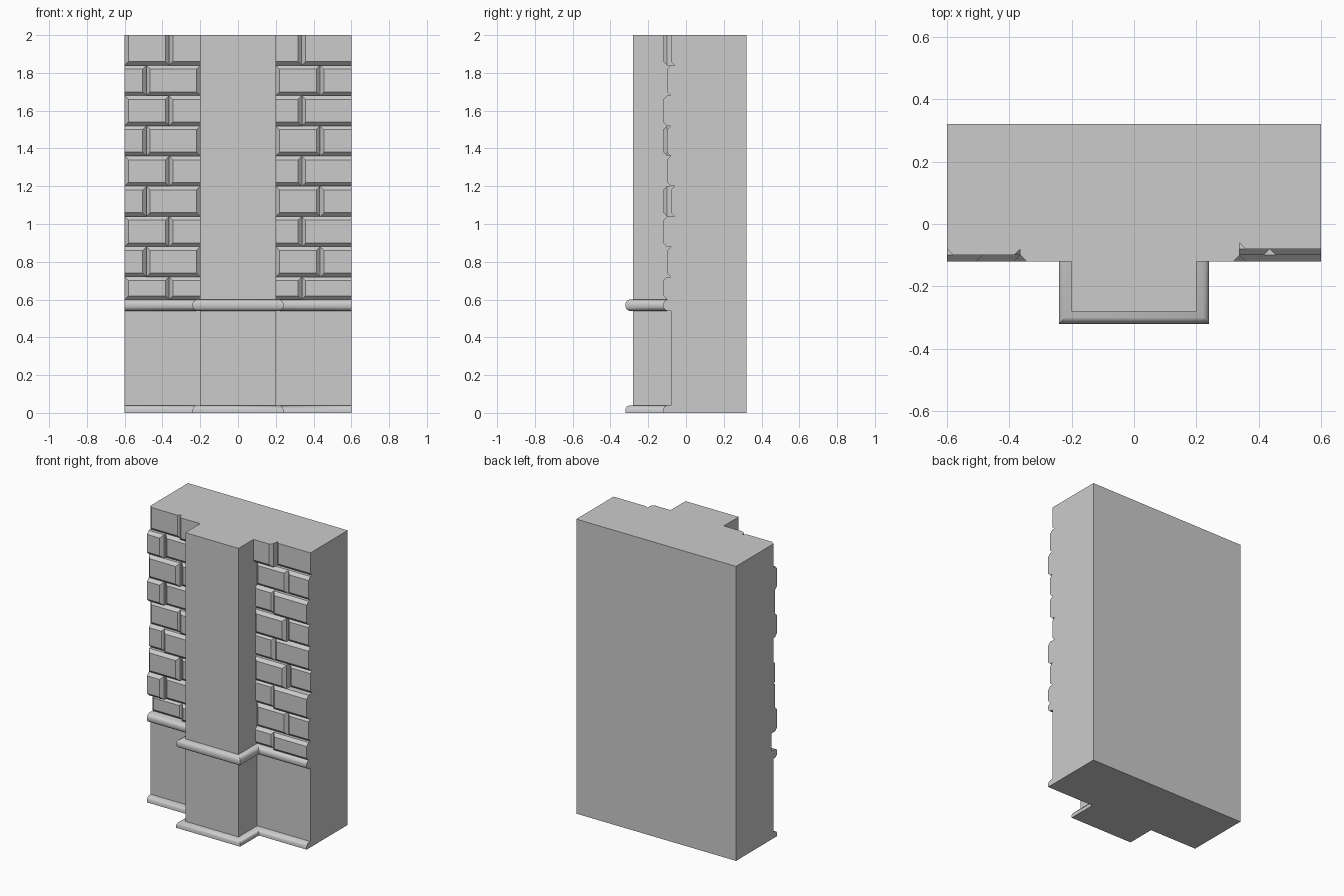
import bpy
import bmesh

if "Cube" in bpy.data.objects:
    bpy.data.objects.remove(bpy.data.objects["Cube"], do_unlink=True)

stone = bpy.data.materials.new("grey stone")
stone.use_nodes = True
GREY = (0.6, 0.6, 0.6, 1)
stone.diffuse_color = GREY
stone.node_tree.nodes["Principled BSDF"].inputs["Base Color"].default_value = GREY


def loft(name, rings, smooth=False):
    """Join a stack of equal-length point rings and cap both ends."""
    bm = bmesh.new()
    loops = [[bm.verts.new(p) for p in ring] for ring in rings]
    n = len(loops[0])
    for low, high in zip(loops, loops[1:]):
        for i in range(n):
            j = (i + 1) % n
            bm.faces.new((low[i], low[j], high[j], high[i]))
    bm.faces.new(loops[0])
    bm.faces.new(loops[-1])
    bmesh.ops.recalc_face_normals(bm, faces=bm.faces)
    mesh = bpy.data.meshes.new(name)
    bm.to_mesh(mesh)
    bm.free()
    obj = bpy.data.objects.new(name, mesh)
    bpy.context.collection.objects.link(obj)
    mesh.materials.append(stone)
    if smooth:
        bpy.ops.object.select_all(action="DESELECT")
        obj.select_set(True)
        bpy.context.view_layer.objects.active = obj
        bpy.ops.object.shade_smooth_by_angle(angle=0.7)
    return obj


def box(name, x, y, z):
    return loft(name, [[(x[0], y[0], h), (x[1], y[0], h),
                        (x[1], y[1], h), (x[0], y[1], h)] for h in z])


HALF, BACK, TOP = 0.6, 0.32, 2.0
PIER, FACE, PIER_FACE = 0.2, -0.08, -0.28
LEDGE, COURSE, CHAMFER = 0.6, 0.16, 0.02

# Wall core, plinth and central pier
box("wall_core", (-HALF, HALF), (FACE + CHAMFER, BACK), (0, TOP))
box("plinth", (-HALF, HALF), (FACE, 0), (0, LEDGE - 0.02))
box("pier", (-PIER, PIER), (PIER_FACE, 0), (0, TOP))


# Mouldings follow the plan of wall and pier, mitred at the corners
def moulding(name, profile):
    rings = []
    for out, z in profile:
        half = [(HALF, 0), (HALF, FACE - out), (PIER + out, FACE - out),
                (PIER + out, PIER_FACE - out)]
        plan = half + [(-x, y) for x, y in reversed(half)]
        rings.append([(x, y, z) for x, y in plan])
    loft(name, rings, smooth=True)


moulding("base_moulding", [(0.04, 0), (0.04, 0.02), (0.034, 0.033), (0.02, 0.04)])
moulding("ledge_moulding", [(0, 0.54), (0.02, 0.54), (0.034, 0.548), (0.04, 0.56),
                            (0.04, 0.58), (0.034, 0.592), (0.02, 0.6)])


# Chamfered bricks; edges cut by the wall limits stay square
def brick(name, x, z, front, cuts):
    left, right, bottom, top = [0 if c else CHAMFER for c in cuts]

    def ring(y, k):
        x0, x1 = x[0] + left * k, x[1] - right * k
        z0, z1 = z[0] + bottom * k, z[1] - top * k
        return [(x0, y, z0), (x1, y, z0), (x1, y, z1), (x0, y, z1)]
    loft(name, [ring(-0.05, 0), ring(front + CHAMFER, 0), ring(front, 1)])


# Brick projection in hundredths, per course from the ledge up: outer, inner
LEFT = [(8, 10), (12, 10), (12, 10), (10, 12), (10, 12),
        (12, 10), (12, 10), (12, 10), (10, 12)]
RIGHT = [(12, 10), (10, 10), (12, 10), (8, 12), (10, 10),
         (10, 12), (12, 10), (10, 10), (8, 12)]

for row in range(9):
    odd = row % 2 == 1
    z = (max(LEDGE, 0.56 + COURSE * row), 0.72 + COURSE * row)
    last = row == 8
    joint = -0.485 if odd else -0.365
    outer, inner = LEFT[row]
    brick(f"left_outer_brick_{row}", (-HALF, joint), z, -outer / 100,
          (odd, False, False, last))
    brick(f"left_inner_brick_{row}", (joint, -PIER), z, -inner / 100,
          (False, not odd, False, last))
    joint = 0.435 if odd else 0.338
    outer, inner = RIGHT[row]
    brick(f"right_inner_brick_{row}", (PIER, joint), z, -inner / 100,
          (not odd, False, False, last))
    brick(f"right_outer_brick_{row}", (joint, HALF), z, -outer / 100,
          (False, True, False, last))
